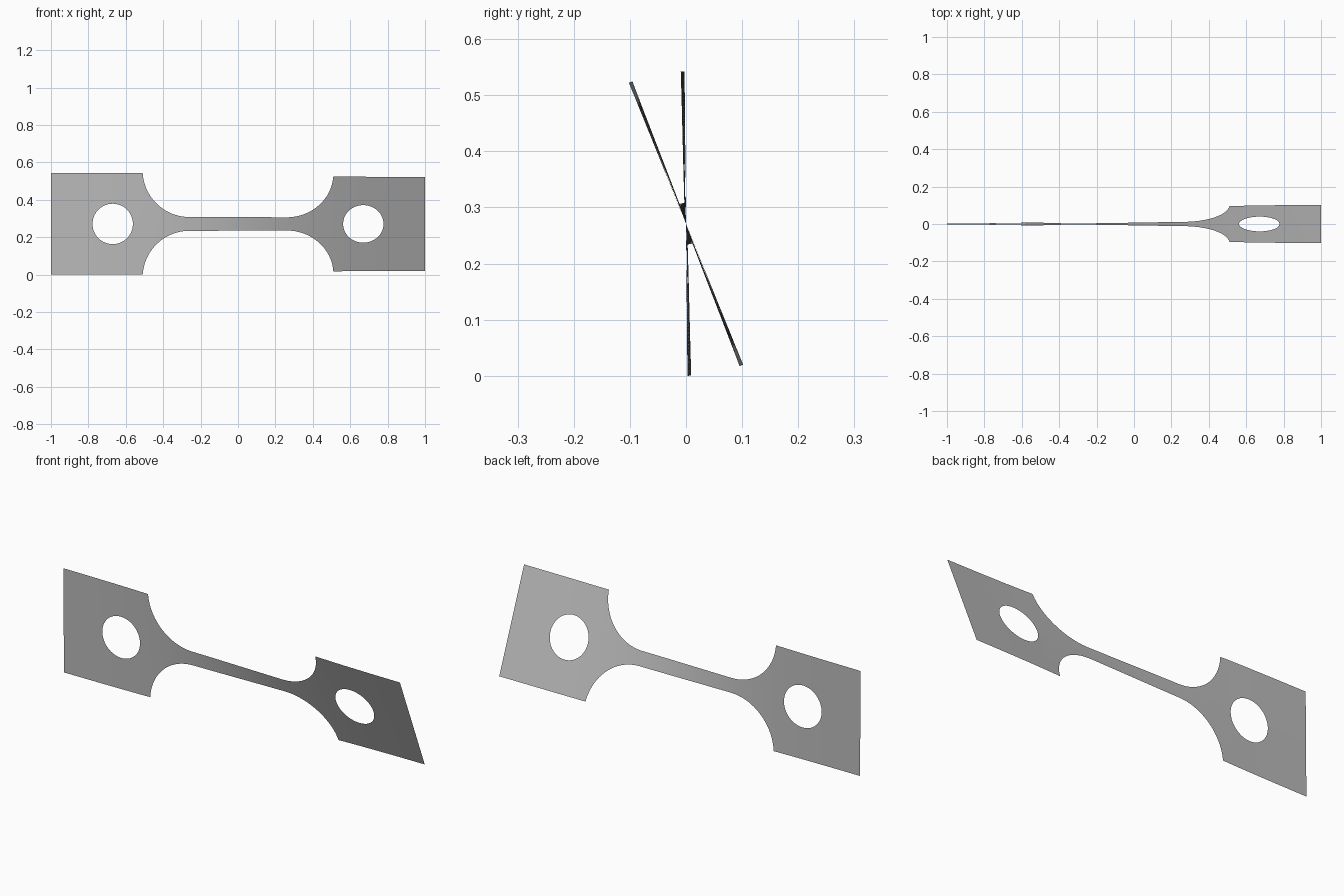
import bpy, bmesh
from math import sin, cos, tanh, radians, sqrt, pi, asin

cube = bpy.data.objects.get("Cube")
if cube:
    bpy.data.objects.remove(cube)

HALF_H = 0.271      # half height of the end plates, also the axis height
NECK = 0.037        # half height of the narrow neck
R = 0.25            # shoulder fillet radius
FILLET_X = 0.26     # where the neck meets the fillet
HOLE_X, HOLE_R = 0.67, 0.108
SWEEP = asin((R + NECK - HALF_H) / R)
SHOULDER_X = FILLET_X + R * cos(SWEEP)


def outer(x):
    """Half height of the outline at x."""
    d = abs(x) - FILLET_X
    if d <= 0:
        return NECK
    if abs(x) >= SHOULDER_X - 1e-7:
        return HALF_H
    return NECK + R - sqrt(R * R - d * d)


def inner(x):
    """Half height of the round hole at x, zero elsewhere."""
    d = abs(x) - HOLE_X
    return sqrt(max(HOLE_R ** 2 - d * d, 0)) if abs(d) < HOLE_R - 1e-7 else 0


def twisted(x, v):
    """Point at height v from the axis, turned by the smooth twist."""
    a = radians(11.3 + 10.9 * tanh(2.5 * x))
    return (x, -v * sin(a), HALF_H + v * cos(a))


# Stations along one half: neck, fillet arc, hole arc, plate end
half = [FILLET_X * i / 12 for i in range(12)]
half += [FILLET_X + R * sin((pi / 2 - SWEEP) * i / 24) for i in range(24)]
half += [SHOULDER_X, (SHOULDER_X + HOLE_X - HOLE_R) / 2]
half += [HOLE_X - HOLE_R * cos(pi * i / 32) for i in range(33)]
half += [0.83, 0.88, 0.94, 1.0]
stations = [-x for x in reversed(half[1:])] + half

# Twisted sheet: one strip above the axis and one below
bm = bmesh.new()
for side in (1, -1):
    rows = [(bm.verts.new(twisted(x, side * inner(x))),
             bm.verts.new(twisted(x, side * outer(x)))) for x in stations]
    for (a, b), (c, d) in zip(rows, rows[1:]):
        bm.faces.new((a, c, d, b) if side > 0 else (b, d, c, a))
bmesh.ops.remove_doubles(bm, verts=bm.verts[:], dist=1e-5)
for f in bm.faces:
    f.smooth = True

mesh = bpy.data.meshes.new("twisted_test_strip")
bm.to_mesh(mesh)
bm.free()
strip = bpy.data.objects.new("twisted_test_strip", mesh)
bpy.context.collection.objects.link(strip)

# Plain grey
grey = bpy.data.materials.new("plain_grey")
grey.use_nodes = True
colour = (0.5, 0.5, 0.5, 1)
grey.diffuse_color = colour
grey.node_tree.nodes["Principled BSDF"].inputs["Base Color"].default_value = colour
mesh.materials.append(grey)
